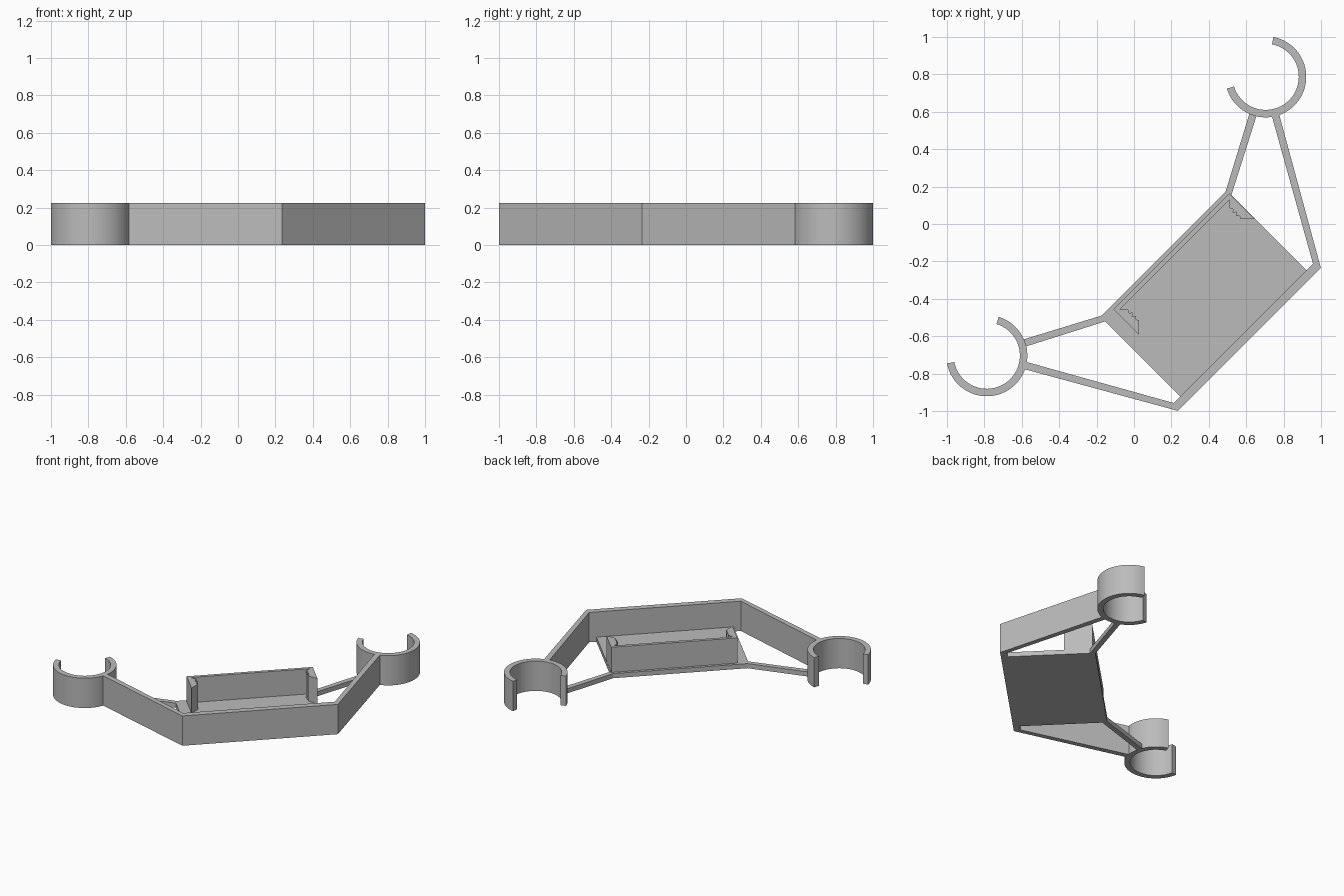
import bpy
import bmesh
from math import cos, sin, radians, sqrt

if "Cube" in bpy.data.objects:
    bpy.data.objects.remove(bpy.data.objects["Cube"], do_unlink=True)

HEIGHT = 0.225       # tall walls, rings and holder
BASE = 0.035         # floor plate and low struts

grey = bpy.data.materials.new("plain_grey")
grey.use_nodes = True
colour = (0.5, 0.5, 0.5, 1)
grey.diffuse_color = colour
grey.node_tree.nodes["Principled BSDF"].inputs["Base Color"].default_value = colour


def mirror(points):
    """Reflect across the diagonal symmetry line, reversing the order."""
    return [(-y, -x) for x, y in reversed(points)]


def diagonal(u, v):
    """Convert along / across the diagonal into x, y."""
    return ((u - v) / sqrt(2), (u + v) / sqrt(2))


def prism(name, outline, z0, z1, smooth=False):
    """Extrude a flat outline between two heights."""
    bm = bmesh.new()
    face = bm.faces.new([bm.verts.new((x, y, z0)) for x, y in outline])
    top = bmesh.ops.extrude_face_region(bm, geom=[face])["geom"]
    for v in top:
        if isinstance(v, bmesh.types.BMVert):
            v.co.z = z1
    bmesh.ops.recalc_face_normals(bm, faces=bm.faces)
    mesh = bpy.data.meshes.new(name)
    bm.to_mesh(mesh)
    bm.free()
    mesh.materials.append(grey)
    obj = bpy.data.objects.new(name, mesh)
    bpy.context.collection.objects.link(obj)
    if smooth:
        bpy.ops.object.select_all(action='DESELECT')
        obj.select_set(True)
        bpy.context.view_layer.objects.active = obj
        bpy.ops.object.shade_smooth_by_angle(angle=radians(30))
    return obj


# Tall outer wall: front panel with a leg to each ring
outer = [(0.775, 0.59), (0.999, -0.235)]
inner = [(0.957, -0.212), (0.735, 0.585)]
prism("tall_wall", outer + mirror(outer) + mirror(inner) + inner, 0, HEIGHT)

# Low back strut with a leg to each ring
outer = [(0.617, 0.59), (0.489, 0.171)]
inner = [(0.521, 0.155), (0.657, 0.585)]
prism("low_strut", outer + mirror(outer) + mirror(inner) + inner, 0, BASE)

# Floor plate
prism("floor_plate", [diagonal(u, v) for u, v in
                      ((-0.477, -0.255), (0.477, -0.255),
                       (0.477, -0.835), (-0.477, -0.835))], 0, BASE)

# Open clip rings
cx, cy, r_out, r_in, steps = 0.704, 0.787, 0.217, 0.177, 48
angles = [radians(-163 + 242 * i / steps) for i in range(steps + 1)]
ring = [(cx + r_out * cos(a), cy + r_out * sin(a)) for a in angles]
ring += [(cx + r_in * cos(a), cy + r_in * sin(a)) for a in reversed(angles)]
prism("left_clip_ring", ring, 0, HEIGHT, smooth=True)
prism("right_clip_ring", mirror(ring), 0, HEIGHT, smooth=True)

# Holder: thin back wall with a notched corner block at each end
# (depth from the end, position across)
block = [(0, -0.245), (0, -0.438), (0.055, -0.383), (0.046, -0.368),
         (0.060, -0.355), (0.044, -0.342), (0.060, -0.330),
         (0.046, -0.318), (0.055, -0.300), (0.024, -0.269)]
u_min, u_max = -0.40, 0.476
holder = [(u_max - d, v) for d, v in block]
holder += [(u_min + d, v) for d, v in reversed(block)]
prism("holder", [diagonal(u, v) for u, v in holder], BASE, HEIGHT)
